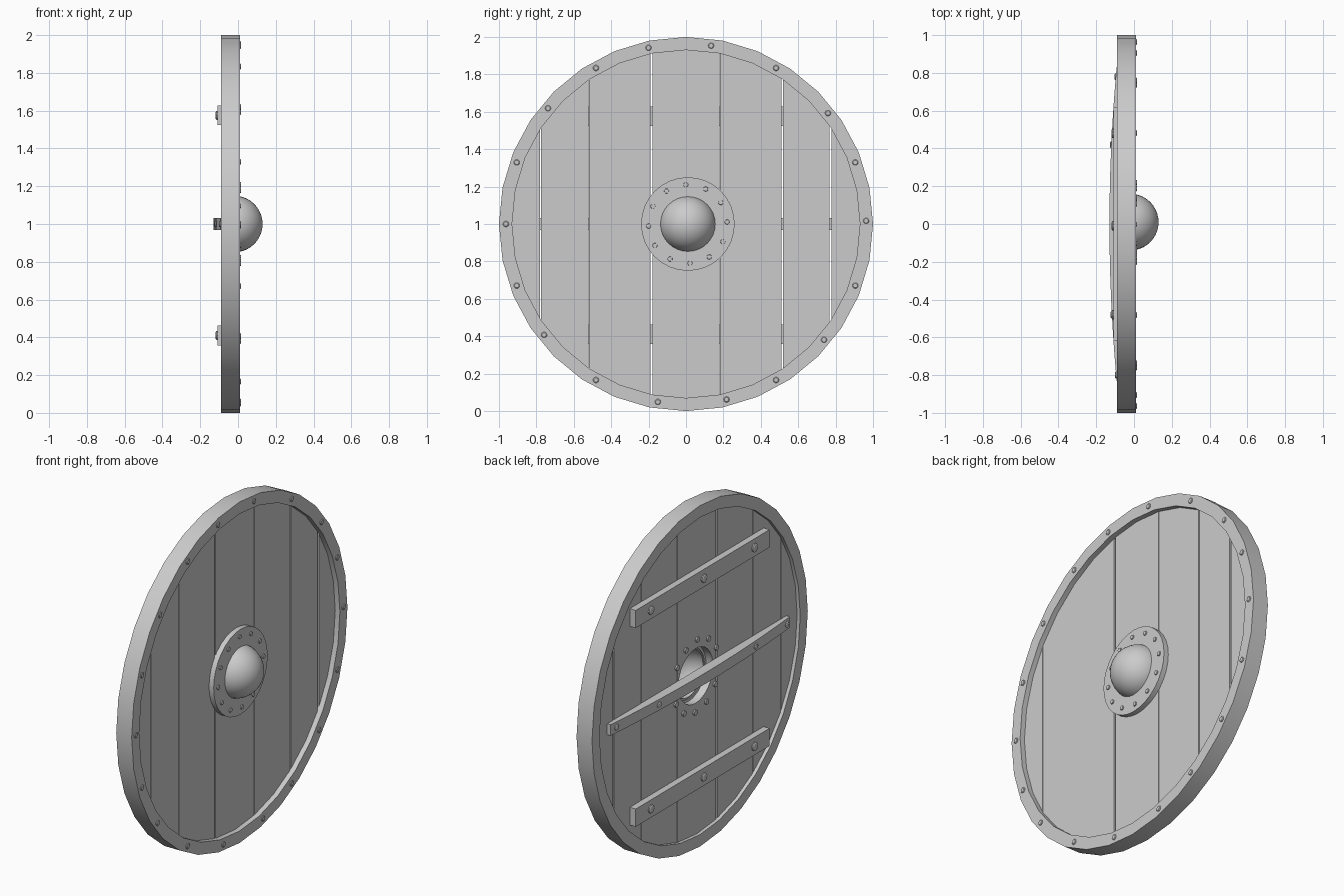
import bpy, bmesh
from math import sin, cos, pi, radians

if "Cube" in bpy.data.objects:
    bpy.data.objects.remove(bpy.data.objects["Cube"])


def finish(name, bm, smooth=True):
    bmesh.ops.remove_doubles(bm, verts=bm.verts, dist=1e-5)
    bmesh.ops.recalc_face_normals(bm, faces=bm.faces)
    me = bpy.data.meshes.new(name)
    bm.to_mesh(me)
    bm.free()
    ob = bpy.data.objects.new(name, me)
    bpy.context.collection.objects.link(ob)
    if smooth:
        bpy.ops.object.select_all(action='DESELECT')
        ob.select_set(True)
        bpy.context.view_layer.objects.active = ob
        bpy.ops.object.shade_smooth_by_angle(angle=radians(30))
    return ob


def lathe(bm, profile, y=0, z=1, n=32):
    """Revolve a closed (x, radius) profile around an axis parallel to x."""
    rings = [[bm.verts.new((x, y + r * cos(2 * pi * i / n), z + r * sin(2 * pi * i / n)))
              for x, r in profile] for i in range(n)]
    m = len(profile)
    for i in range(n):
        a, b = rings[i], rings[(i + 1) % n]
        for j in range(m):
            k = (j + 1) % m
            if profile[j][1] == 0 and profile[k][1] == 0:
                continue
            bm.faces.new((a[j], a[k], b[k], b[j]))


def rivets(name, places, r, base, tip):
    """Low domed rivet heads running from base to tip along x."""
    bm = bmesh.new()
    mid = base + (tip - base) * 0.8
    for y, z in places:
        lathe(bm, [(base, 0), (base, r), (mid, r), (tip, r * 0.75), (tip, 0)], y, z, 10)
    return finish(name, bm)


def slab(name, outline, z0, z1):
    """Extrude an (x, y) outline upwards."""
    bm = bmesh.new()
    f = bm.faces.new([bm.verts.new((x, y, z0)) for x, y in outline])
    ext = bmesh.ops.extrude_face_region(bm, geom=[f])
    for v in ext['geom']:
        if isinstance(v, bmesh.types.BMVert):
            v.co.z = z1
    return finish(name, bm, False)


# Rim
bm = bmesh.new()
lathe(bm, [(-0.09, 0.93), (-0.09, 1.0), (0.01, 1.0), (0.01, 0.93)])
finish("rim", bm)

# Hole cutter for the grip opening
bm = bmesh.new()
lathe(bm, [(-0.3, 0), (-0.3, 0.16), (0.3, 0.16), (0.3, 0)], 0.01)
cutter = finish("grip_hole_cutter", bm)
cutter.hide_render = True
cutter.hide_viewport = True

# Planks: slices of a disc with narrow gaps between
BACK, FRONT = -0.07, -0.02
spans = [(-0.96, -0.780), (-0.776, -0.522), (-0.518, -0.191), (-0.178, 0.178),
         (0.182, 0.511), (0.518, 0.766), (0.777, 0.96)]
for i, (lo, hi) in enumerate(spans):
    bm = bmesh.new()
    lathe(bm, [(BACK, 0), (BACK, 0.945), (FRONT, 0.945), (FRONT, 0)])
    bmesh.ops.remove_doubles(bm, verts=bm.verts, dist=1e-5)
    for co, no in (((0, lo, 0), (0, -1, 0)), ((0, hi, 0), (0, 1, 0))):
        bmesh.ops.bisect_plane(bm, geom=bm.verts[:] + bm.edges[:] + bm.faces[:],
                               plane_co=co, plane_no=no, clear_outer=True)
        bmesh.ops.holes_fill(bm, edges=[e for e in bm.edges if e.is_boundary])
    bmesh.ops.dissolve_limit(bm, angle_limit=0.01, verts=bm.verts, edges=bm.edges)
    plank = finish("plank_%d" % (i + 1), bm, False)
    if lo < 0 < hi:
        mod = plank.modifiers.new("grip_hole", 'BOOLEAN')
        mod.object = cutter
        mod.operation = 'DIFFERENCE'
        mod.solver = 'EXACT'

# Boss flange and hollow dome
bm = bmesh.new()
lathe(bm, [(-0.025, 0.145), (-0.025, 0.25), (0.01, 0.25), (0.01, 0.145)], 0.01)
finish("boss_flange", bm)
steps = [i * pi / 20 for i in range(11)]
shell = [(-0.02 + 0.15 * sin(a), 0.15 * cos(a) if a < 1.57 else 0) for a in steps]
shell += [(-0.02 + 0.138 * sin(a), 0.138 * cos(a) if a < 1.57 else 0) for a in reversed(steps)]
bm = bmesh.new()
lathe(bm, shell, 0.01)
finish("boss_dome", bm)

# Rivets on the boss and the rim
boss = [radians(3 + 30 * k) for k in range(12)]
rivets("boss_rivets", [(0.01 + 0.21 * cos(a), 1 + 0.21 * sin(a)) for a in boss],
       0.016, -0.08, 0.016)
rim = [1, 20, 38, 60, 82, 102, 120, 140, 160, 180, 200, 218, 240, 261, 283, 300, 320, 340]
rivets("rim_rivets", [(0.963 * cos(radians(a)), 1 + 0.963 * sin(radians(a))) for a in rim],
       0.016, 0.0, 0.016)

# Back braces
for name, z in (("upper_brace", 1.575), ("lower_brace", 0.41)):
    slab(name, [(-0.069, -0.62), (-0.069, 0.62), (-0.108, 0.62), (-0.108, -0.62)],
         z - 0.052, z + 0.052)
    rivets(name + "_rivets", [(y, z) for y in (-0.48, -0.01, 0.48)], 0.025, -0.1, -0.118)


# Bowed grip bar across the opening
def bow(y):
    return -0.13 + 0.038 * (y / 0.83) ** 2


ys = [-0.83 + 1.66 * i / 12 for i in range(13)]
slab("grip_bar", [(-0.069, 0.83), (-0.069, -0.83)] + [(bow(y), y) for y in ys], 0.968, 1.032)
for i, y in enumerate((-0.80, -0.48, 0.42, 0.78)):
    rivets("grip_rivet_%d" % (i + 1), [(y, 1)], 0.018, bow(y) + 0.01, bow(y) - 0.006)
